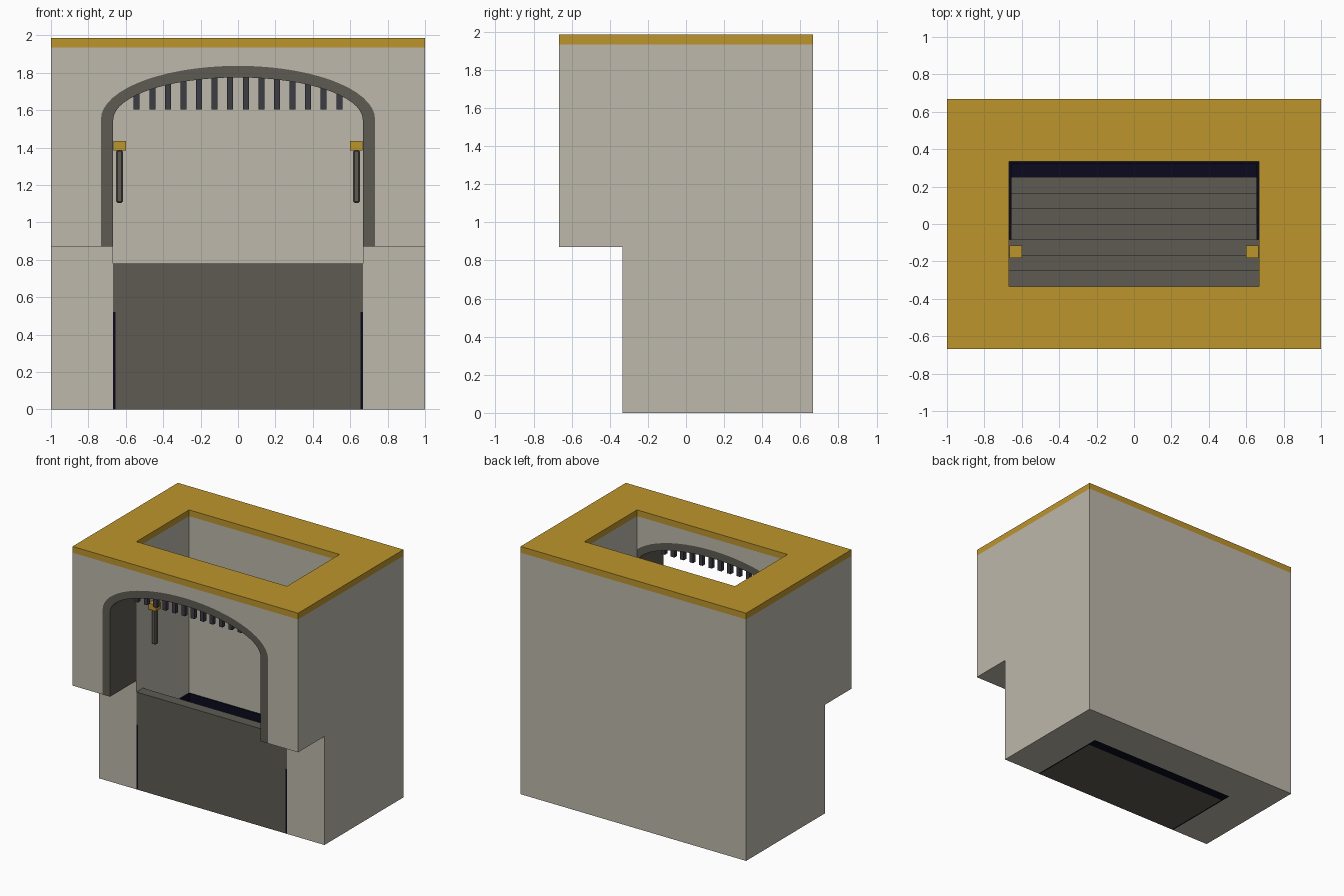
import bpy, bmesh, math
from mathutils import Vector

cube = bpy.data.objects.get("Cube")
if cube:
    bpy.data.objects.remove(cube, do_unlink=True)


def material(name, rgb):
    mat = bpy.data.materials.new(name)
    mat.use_nodes = True
    mat.diffuse_color = (*rgb, 1)
    mat.node_tree.nodes["Principled BSDF"].inputs["Base Color"].default_value = (*rgb, 1)
    return mat


stone = material("pale_stone", (0.51, 0.48, 0.41))
gold = material("gold", (0.51, 0.30, 0.026))
grey = material("dark_grey", (0.112, 0.105, 0.088))
navy = material("deep_navy", (0.003, 0.003, 0.013))
iron = material("iron", (0.045, 0.045, 0.058))


def add_box(bm, x, y, z):
    """Box from three (low, high) ranges."""
    verts = bmesh.ops.create_cube(bm, size=1)["verts"]
    for v in verts:
        v.co = Vector([(lo + hi) / 2 + c * (hi - lo) for c, (lo, hi) in zip(v.co, (x, y, z))])


def add_prism(bm, outline, y0, y1):
    """Extrude an (x, z) outline along y."""
    face = bm.faces.new([bm.verts.new((x, y0, z)) for x, z in outline])
    moved = bmesh.ops.extrude_face_region(bm, geom=[face], use_keep_orig=True)["geom"]
    for v in moved:
        if isinstance(v, bmesh.types.BMVert):
            v.co.y = y1


def finish(name, bm, mat):
    bmesh.ops.recalc_face_normals(bm, faces=bm.faces)
    mesh = bpy.data.meshes.new(name)
    bm.to_mesh(mesh)
    bm.free()
    mesh.materials.append(mat)
    obj = bpy.data.objects.new(name, mesh)
    bpy.context.collection.objects.link(obj)
    return obj


def arch(half_width, rise, base=0.87, spring=1.55, steps=30):
    """Outline of an elliptical arch, left foot to right foot."""
    pts = [(-half_width, base)]
    for i in range(steps + 1):
        a = math.pi * (1 - i / steps)
        pts.append((half_width * math.cos(a), spring + rise * math.sin(a)))
    return pts + [(half_width, base)]


# Main proportions
IN_X, IN_Y, OUT_Y = 0.667, 0.333, 0.667
WALL_TOP, TOP, LIP = 1.935, 1.985, 0.87
outer, inner = arch(0.733, 0.287), arch(IN_X, 0.225)

# Walls: overhanging front slab with arched opening, two sides and the back
bm = bmesh.new()
add_prism(bm, [(-1, LIP)] + outer + [(1, LIP), (1, WALL_TOP), (-1, WALL_TOP)], -OUT_Y, -IN_Y)
for x in ((-1, -IN_X), (IN_X, 1)):
    add_box(bm, x, (-IN_Y, OUT_Y), (0, WALL_TOP))
add_box(bm, (-IN_X, IN_X), (IN_Y, OUT_Y), (0, WALL_TOP))
finish("walls", bm, stone)

# Arch band through the full thickness of the front
bm = bmesh.new()
add_prism(bm, outer + inner[::-1], -OUT_Y, -IN_Y)
finish("arch_band", bm, grey)

# Gold rim around the open top
bm = bmesh.new()
for s in (-1, 1):
    add_box(bm, sorted((s * IN_X, s)), (-OUT_Y, OUT_Y), (WALL_TOP, TOP))
    add_box(bm, (-IN_X, IN_X), sorted((s * IN_Y, s * OUT_Y)), (WALL_TOP, TOP))
finish("top_rim", bm, gold)

# Stairs going down towards the back, the upper ones a little wider
LINING_TOP, STAIR_X, TREAD = 0.52, 0.655, 0.0833
bm = bmesh.new()
for i in range(7):
    y = (-IN_Y + i * TREAD, -IN_Y + (i + 1) * TREAD)
    height = 0.78 - i * TREAD
    add_box(bm, (-STAIR_X, STAIR_X), y, (0, min(height, LINING_TOP)))
    if i < 3:
        add_box(bm, (-IN_X, IN_X), y, (LINING_TOP, height))
finish("stairs", bm, grey)

# Dark lining of the pit
bm = bmesh.new()
for x in ((-IN_X, -STAIR_X), (STAIR_X, IN_X)):
    add_box(bm, x, (-IN_Y, IN_Y), (0, LINING_TOP))
add_box(bm, (-STAIR_X, STAIR_X), (IN_Y - 0.01, IN_Y), (0, LINING_TOP))
add_box(bm, (-STAIR_X, STAIR_X), (0.25, IN_Y - 0.01), (0, 0.01))
finish("pit_lining", bm, navy)

# Raised gate bars, ending inside the arch band
bm = bmesh.new()
for k in range(14):
    x = (k - 6.5) * 0.0833
    top = 1.565 + 0.225 * math.sqrt(1 - (x / IN_X) ** 2)
    add_box(bm, (x - 0.016, x + 0.016), (-0.516, -0.484), (1.605, top))
finish("gate_bars", bm, iron)

# Wall torches
for side, s in (("left", 1), ("right", -1)):
    x, y = s * 0.633, -0.148
    bm = bmesh.new()
    add_box(bm, (x - 0.018, x + 0.018), (y - 0.018, y + 0.018), (1.105, 1.385))
    stick = finish(side + "_torch_handle", bm, grey)
    bevel = stick.modifiers.new("bevel", "BEVEL")
    bevel.width = 0.007
    bevel.segments = 1
    bm = bmesh.new()
    add_box(bm, (x - 0.033, x + 0.033), (y - 0.033, y + 0.033), (1.385, 1.435))
    finish(side + "_torch_head", bm, gold)
